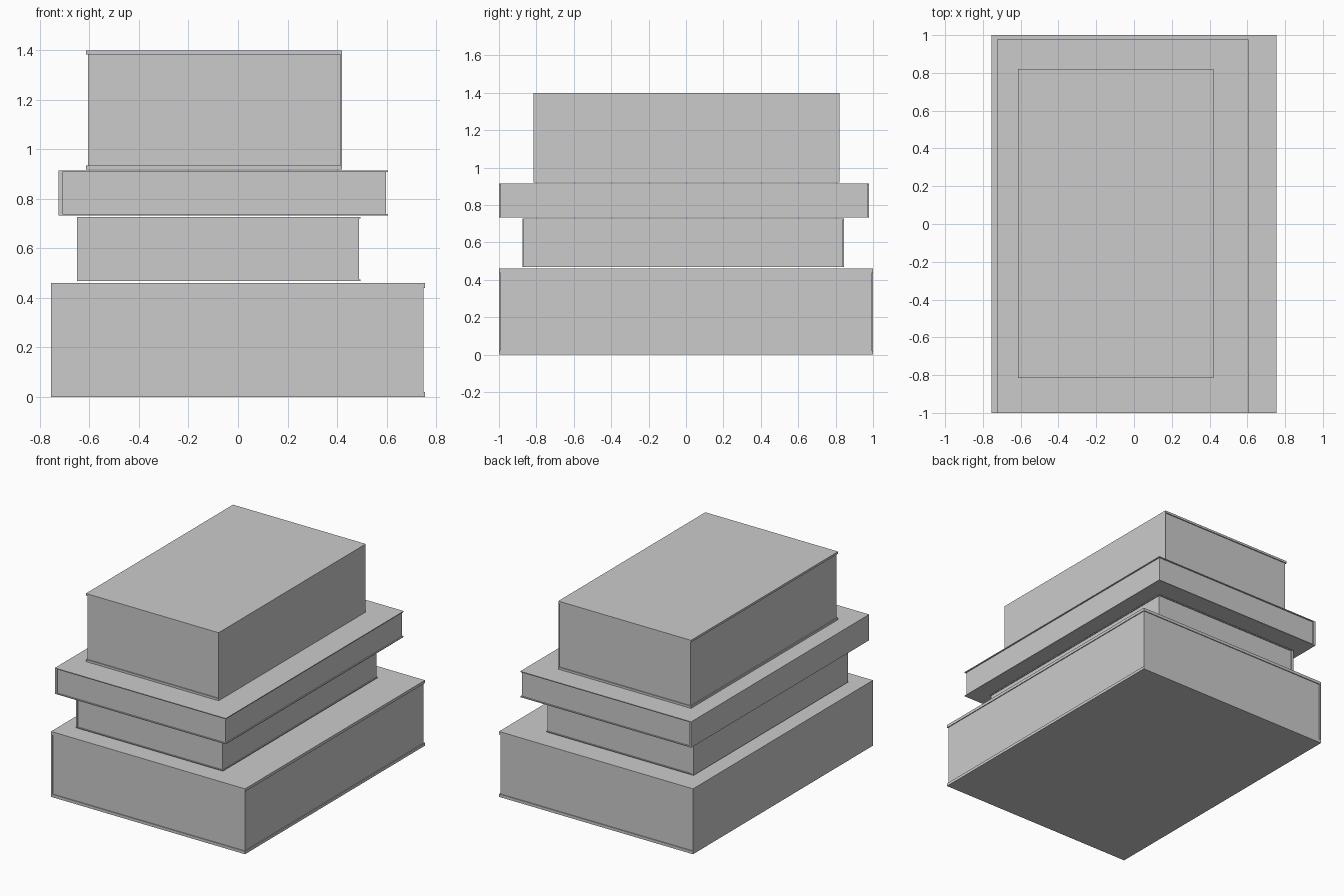
import bpy
import bmesh

cube = bpy.data.objects.get("Cube")
if cube:
    bpy.data.objects.remove(cube, do_unlink=True)

grey = bpy.data.materials.new("plain grey")
grey.use_nodes = True
colour = (0.6, 0.6, 0.6, 1)
grey.diffuse_color = colour
grey.node_tree.nodes["Principled BSDF"].inputs["Base Color"].default_value = colour


def extrude_profile(name, points, y0, y1):
    """Extrude an x-z outline along y into a closed solid."""
    bm = bmesh.new()
    face = bm.faces.new([bm.verts.new((x, y0, z)) for x, z in points])
    result = bmesh.ops.extrude_face_region(bm, geom=[face], use_keep_orig=True)
    moved = [g for g in result["geom"] if isinstance(g, bmesh.types.BMVert)]
    bmesh.ops.translate(bm, verts=moved, vec=(0, y1 - y0, 0))
    bmesh.ops.recalc_face_normals(bm, faces=bm.faces)
    mesh = bpy.data.meshes.new(name)
    bm.to_mesh(mesh)
    bm.free()
    mesh.materials.append(grey)
    obj = bpy.data.objects.new(name, mesh)
    bpy.context.scene.collection.objects.link(obj)


def book(name, spine_x, edge_x, y0, y1, z0, z1, board, spine, lip):
    """A folded cover with a page block set slightly inside it."""
    side = 1 if edge_x > spine_x else -1
    inner = spine_x + side * spine
    low, high = z0 + board, z1 - board
    # Cover: two boards joined by the spine
    extrude_profile(name + "_cover", [
        (spine_x, z0), (edge_x, z0), (edge_x, low), (inner, low),
        (inner, high), (edge_x, high), (edge_x, z1), (spine_x, z1)], y0, y1)
    # Pages
    fore = edge_x - side * lip
    extrude_profile(name + "_pages", [
        (inner, low), (fore, low), (fore, high), (inner, high)],
        y0 + lip, y1 - lip)


# Stack from the bottom up; the top book has its spine on the other side
book("bottom_book", -0.755, 0.755, -1, 1, 0, 0.46, 0.02, 0.01, 0.006)
book("second_book", -0.65, 0.495, -0.875, 0.845, 0.467, 0.727, 0.006, 0.015, 0.006)
book("third_book", -0.725, 0.605, -1, 0.978, 0.733, 0.915, 0.006, 0.016, 0.008)
book("top_book", 0.42, -0.613, -0.815, 0.82, 0.919, 1.398, 0.015, 0.006, 0.007)
